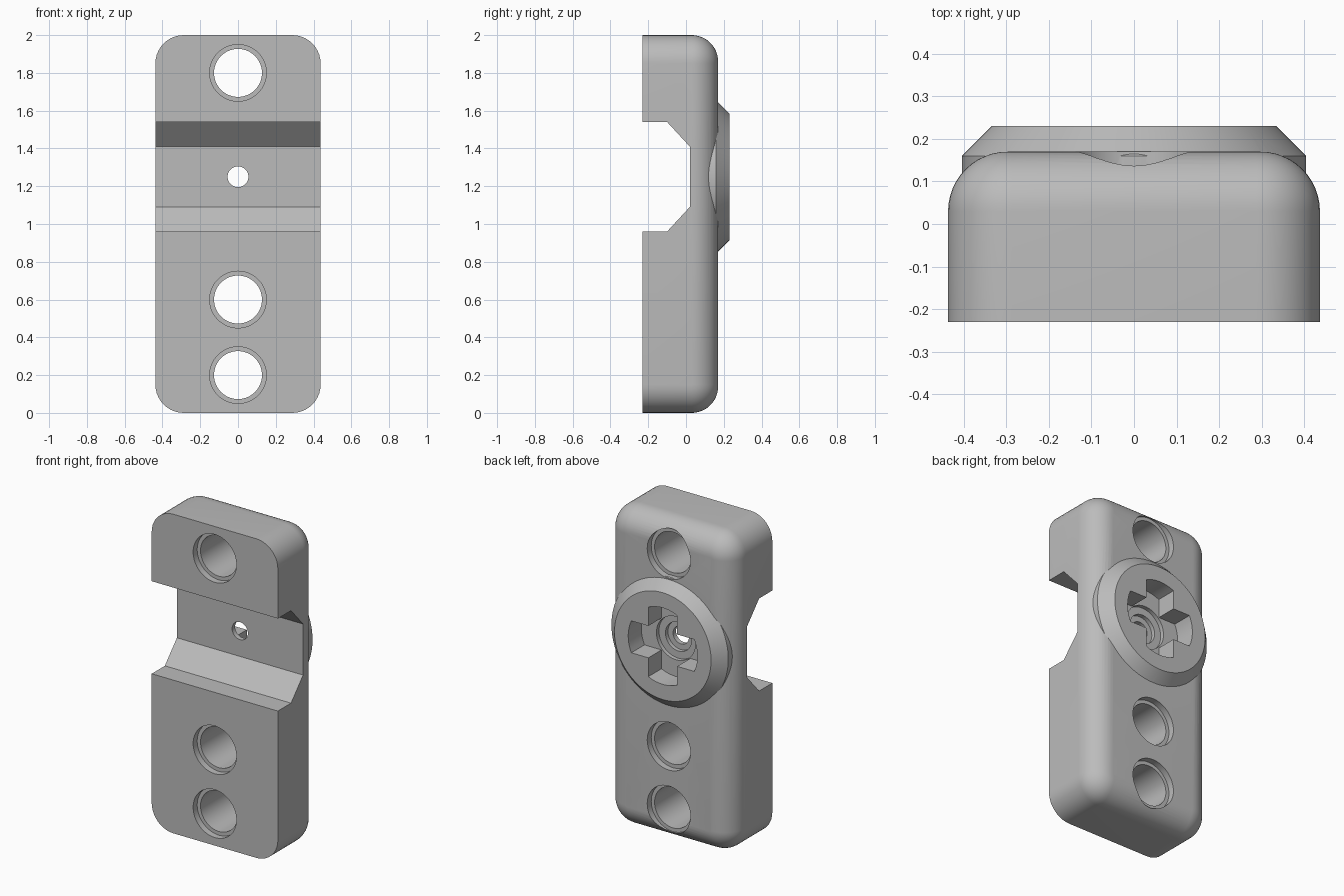
import bpy, bmesh
from math import sin, cos, pi, radians, asin

cube = bpy.data.objects.get("Cube")
if cube:
    bpy.data.objects.remove(cube)

grey = bpy.data.materials.new("plain grey")
grey.use_nodes = True
colour = (0.5, 0.5, 0.5, 1)
grey.diffuse_color = colour
grey.node_tree.nodes["Principled BSDF"].inputs["Base Color"].default_value = colour


def loft(name, rings):
    """Closed solid skinned through rings of equal point count."""
    bm = bmesh.new()
    loops = [[bm.verts.new(p) for p in ring] for ring in rings]
    n = len(loops[0])
    for a, b in zip(loops, loops[1:]):
        for i in range(n):
            j = (i + 1) % n
            bm.faces.new((a[i], a[j], b[j], b[i]))
    bm.faces.new(loops[0])
    bm.faces.new(loops[-1])
    bmesh.ops.recalc_face_normals(bm, faces=bm.faces)
    mesh = bpy.data.meshes.new(name)
    bm.to_mesh(mesh)
    bm.free()
    mesh.materials.append(grey)
    obj = bpy.data.objects.new(name, mesh)
    bpy.context.collection.objects.link(obj)
    return obj


def turned(name, z, profile, n=64):
    """Solid of revolution about a y axis at height z; profile is (y, radius)."""
    return loft(name, [[(r * cos(2 * pi * i / n), y, z + r * sin(2 * pi * i / n))
                        for i in range(n)] for y, r in profile])


def rounded_ring(y, inset, r, steps=10):
    """Rounded rectangle of the block outline, shrunk by inset."""
    hx, hz = HALF_WIDTH - inset, 1 - inset
    ring = []
    for q, (sx, sz) in enumerate(((1, 1), (-1, 1), (-1, -1), (1, -1))):
        for k in range(steps + 1):
            a = (q + k / steps) * pi / 2
            ring.append((sx * (hx - r) + r * cos(a), y, 1 + sz * (hz - r) + r * sin(a)))
    return ring


def combine(target, tool, operation):
    mod = target.modifiers.new(operation, 'BOOLEAN')
    mod.operation = operation
    mod.solver = 'EXACT'
    mod.object = tool
    bpy.context.view_layer.objects.active = target
    bpy.ops.object.modifier_apply(modifier=mod.name)
    bpy.data.objects.remove(tool)


HALF_WIDTH, FRONT, BACK = 0.4375, -0.23, 0.17
CORNER, FILLET = 0.15, 0.14
HUB_Z = 1.25

# Block with rounded corners and a filleted back edge
rings = [rounded_ring(FRONT, 0, CORNER)]
for i in range(13):
    t = i / 12 * pi / 2
    inset = FILLET * (1 - cos(t))
    rings.append(rounded_ring(BACK - FILLET + FILLET * sin(t), inset, CORNER - inset))
block = loft("mounting_block", rings)

# Tapered channel across the front
channel = ((-0.4, 0.29), (-0.1, 0.29), (0.02, 0.16))
outline = list(channel) + [(y, -h) for y, h in reversed(channel)]
combine(block, loft("channel_cutter", [[(x, y, HUB_Z + h) for y, h in outline]
                                       for x in (-1, 1)]), 'DIFFERENCE')

# Through holes, counterbored on both faces
bore, rim, depth = 0.127, 0.15, 0.04
for z in (0.2, 0.6, 1.8):
    combine(block, turned("hole_cutter", z, (
        (-0.4, rim), (FRONT + depth, rim), (FRONT + depth, bore),
        (BACK - depth, bore), (BACK - depth, rim), (0.4, rim))), 'DIFFERENCE')

# Chamfered hub on the back
combine(block, turned("hub", HUB_Z, ((0.06, 0.405), (0.16, 0.405), (0.23, 0.335)), 96), 'UNION')

# Cross-shaped socket with arc-ended arms
reach, half = 0.24, 0.1
spread = asin(half / reach)
cross = []
for q in range(4):
    mid = q * pi / 2
    for k in range(9):
        a = mid + spread * (k / 4 - 1)
        cross.append((reach * cos(a), reach * sin(a)))
    a = mid + pi / 4
    cross.append((half * 2 ** 0.5 * cos(a), half * 2 ** 0.5 * sin(a)))
combine(block, loft("socket_cutter", [[(x, y, HUB_Z + z) for x, z in cross]
                                      for y in (0.1, 0.4)]), 'DIFFERENCE')

# Stepped centre bore through to the channel
combine(block, turned("bore_cutter", HUB_Z, (
    (-0.1, 0.055), (0.05, 0.055), (0.05, 0.09), (0.075, 0.09),
    (0.075, 0.135), (0.15, 0.135))), 'DIFFERENCE')

bpy.ops.object.select_all(action='DESELECT')
block.select_set(True)
bpy.context.view_layer.objects.active = block
bpy.ops.object.shade_smooth_by_angle(angle=radians(25))
